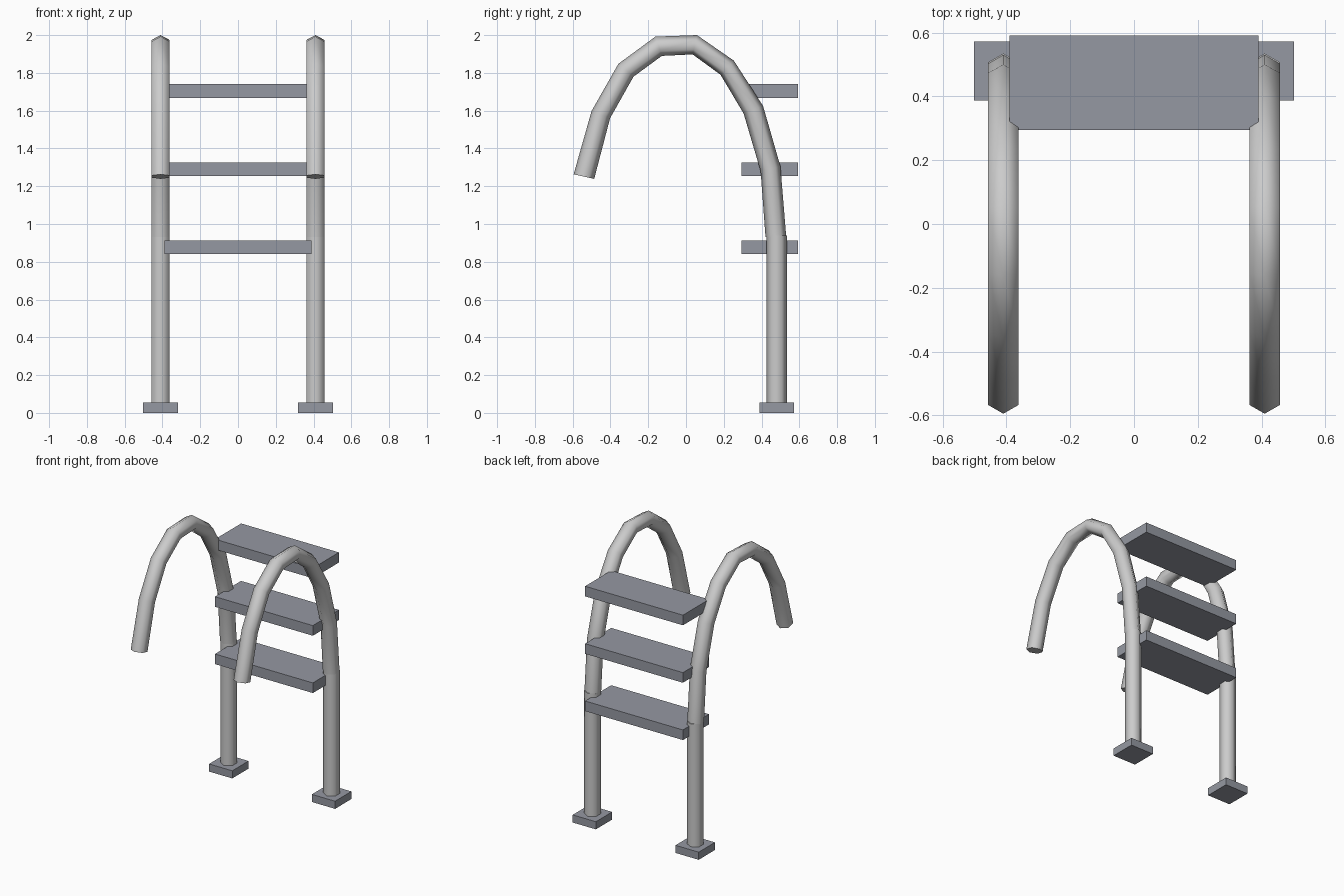
import bpy, bmesh
from math import cos, sin, tau
from mathutils import Vector

if "Cube" in bpy.data.objects:
    bpy.data.objects.remove(bpy.data.objects["Cube"])

dark = bpy.data.materials.new("dark_grey")
dark.diffuse_color = (0.30, 0.315, 0.36, 1)
dark.use_nodes = True
dark.node_tree.nodes["Principled BSDF"].inputs["Base Color"].default_value = dark.diffuse_color

HALF_W = 0.0475   # half tube width in x
RAIL_X = 0.41


def finish(bm, name, mat=None, smooth=False):
    bmesh.ops.recalc_face_normals(bm, faces=bm.faces[:])
    me = bpy.data.meshes.new(name)
    bm.to_mesh(me)
    bm.free()
    ob = bpy.data.objects.new(name, me)
    bpy.context.collection.objects.link(ob)
    if mat:
        me.materials.append(mat)
    if smooth:
        bpy.ops.object.select_all(action='DESELECT')
        ob.select_set(True)
        bpy.context.view_layer.objects.active = ob
        bpy.ops.object.shade_smooth_by_angle(angle=1.1)
    return ob


def box(name, x0, x1, y0, y1, z0, z1):
    bm = bmesh.new()
    bmesh.ops.create_cube(bm, size=1)
    for v in bm.verts:
        v.co = (x0 + (v.co.x + .5) * (x1 - x0),
                y0 + (v.co.y + .5) * (y1 - y0),
                z0 + (v.co.z + .5) * (z1 - z0))
    return finish(bm, name, dark)


def hex_tube(name, x, stations):
    """Six-sided tube; each station gives (outer y, z, inner y, z)."""
    bm = bmesh.new()
    rings = []
    for oy, oz, iy, iz in stations:
        outer, inner = Vector((x, oy, oz)), Vector((x, iy, iz))
        mid, half = (outer + inner) / 2, (outer - inner) / 2
        side = Vector((HALF_W / sin(tau / 6), 0, 0))
        rings.append([bm.verts.new(mid + half * cos(tau * k / 6) + side * sin(tau * k / 6))
                      for k in range(6)])
    for a, b in zip(rings, rings[1:]):
        for k in range(6):
            n = (k + 1) % 6
            bm.faces.new((a[k], a[n], b[n], b[k]))
    bm.faces.new(rings[0])
    bm.faces.new(rings[-1])
    return finish(bm, name, smooth=True)


# Outline of the curved handrail, from post top to free end
ARC = [(0.530, 0.940, 0.421, 0.930), (0.500, 1.305, 0.395, 1.280),
       (0.408, 1.625, 0.305, 1.585), (0.253, 1.865, 0.183, 1.790),
       (0.058, 2.000, 0.035, 1.898), (-0.162, 1.992, -0.128, 1.890),
       (-0.358, 1.848, -0.278, 1.780), (-0.500, 1.598, -0.402, 1.560),
       (-0.595, 1.263, -0.486, 1.239)]
POST = [(0.535, 0.02, 0.425, 0.02), (0.535, 0.94, 0.425, 0.94)]

# Both sides: foot plate, post and handrail
for side, s in (("left", -1), ("right", 1)):
    x = s * RAIL_X
    box(f"{side}_foot", x - 0.0925, x + 0.0925, 0.388, 0.573, 0, 0.055)
    hex_tube(f"{side}_post", x, POST)
    hex_tube(f"{side}_handrail", x, ARC)

# Three treads
for name, z in (("lower", 0.84), ("middle", 1.253), ("upper", 1.667)):
    box(f"{name}_tread", -0.39, 0.39, 0.295, 0.592, z, z + 0.073)
